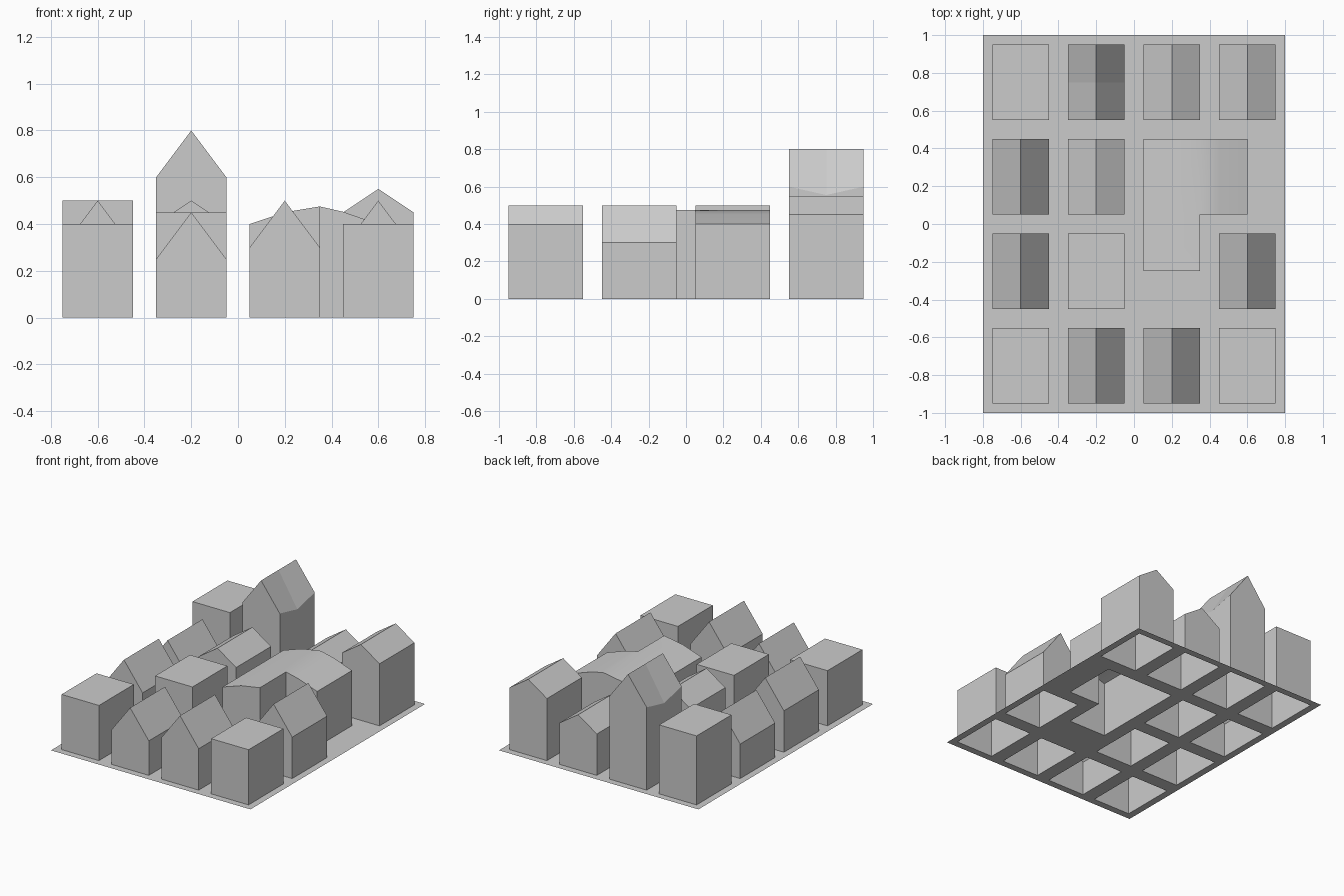
import bpy, bmesh, math

if "Cube" in bpy.data.objects:
    bpy.data.objects.remove(bpy.data.objects["Cube"])

COLS = [-0.75, -0.35, 0.05, 0.45]    # left edge of each plot, 0.3 wide
ROWS = [-0.95, -0.45, 0.05, 0.55]    # front edge of each plot, 0.4 deep
W, D = 0.3, 0.4


def finish(bm, name, smooth=False):
    bmesh.ops.remove_doubles(bm, verts=bm.verts, dist=1e-5)
    bmesh.ops.recalc_face_normals(bm, faces=bm.faces)
    me = bpy.data.meshes.new(name)
    bm.to_mesh(me)
    bm.free()
    ob = bpy.data.objects.new(name, me)
    bpy.context.collection.objects.link(ob)
    if smooth:
        bpy.ops.object.select_all(action='DESELECT')
        ob.select_set(True)
        bpy.context.view_layer.objects.active = ob
        bpy.ops.object.shade_smooth_by_angle(angle=math.radians(30))
    return ob


def face(bm, pts):
    bm.faces.new([bm.verts.new(p) for p in pts])


def roof(bm, prof, y0, y1):
    # roof strips along y over an (x, z) profile
    for (xa, za), (xb, zb) in zip(prof, prof[1:]):
        face(bm, [(xa, y0, za), (xb, y0, zb), (xb, y1, zb), (xa, y1, za)])


def gable(bm, prof, y):
    pts = [(prof[0][0], 0)] + prof + [(prof[-1][0], 0)]
    face(bm, [(x, y, z) for x, z in pts])


def wall(bm, x, y0, y1, z):
    face(bm, [(x, y0, 0), (x, y1, 0), (x, y1, z), (x, y0, z)])


def building(name, col, row, eave, ridge=None):
    # open-bottomed house: flat top, or gable with its ridge along y
    x, y = COLS[col], ROWS[row]
    prof = [(x, eave), (x + W, eave)]
    if ridge:
        prof.insert(1, (x + W / 2, ridge))
    bm = bmesh.new()
    roof(bm, prof, y, y + D)
    gable(bm, prof, y)
    gable(bm, prof, y + D)
    wall(bm, x, y, y + D, eave)
    wall(bm, x + W, y, y + D, eave)
    return finish(bm, name)


# flat blocks and gabled houses: (column, row, eave, ridge)
for c, r, h in [(0, 0, 0.4), (3, 0, 0.4), (1, 1, 0.45), (0, 3, 0.5)]:
    building(f"flat_block_{c}_{r}", c, r, h)
for c, r, e, t in [(1, 0, 0.25, 0.45), (2, 0, 0.3, 0.5), (0, 1, 0.3, 0.5),
                   (3, 1, 0.3, 0.5), (0, 2, 0.25, 0.45), (1, 2, 0.4, 0.5),
                   (2, 3, 0.3, 0.4), (3, 3, 0.45, 0.55)]:
    building(f"gable_house_{c}_{r}", c, r, e, t)

# tall house whose eaves dip halfway along
bm = bmesh.new()
x0, x1, xm = -0.35, -0.05, -0.2
y0, ym, y1 = 0.55, 0.75, 0.95
for x in (x0, x1):
    for y in (y0, y1):
        face(bm, [(x, y, 0.6), (x, ym, 0.555), (xm, ym, 0.8), (xm, y, 0.8)])
        face(bm, [(x, y, 0), (x, ym, 0), (x, ym, 0.555), (x, y, 0.6)])
for y in (y0, y1):
    gable(bm, [(x0, 0.6), (xm, 0.8), (x1, 0.6)], y)
finish(bm, "tall_house")

# L-shaped hall with a gently arched roof
left = [(0.05, 0.4), (0.2, 0.45), (0.35, 0.475)]
right = [(0.35, 0.475), (0.45, 0.452), (0.6, 0.4)]
bm = bmesh.new()
roof(bm, left, -0.25, 0.05)
roof(bm, left, 0.05, 0.45)
roof(bm, right, 0.05, 0.45)
gable(bm, left, -0.25)
gable(bm, right, 0.05)
gable(bm, left + right[1:], 0.45)
wall(bm, 0.05, -0.25, 0.05, 0.4)
wall(bm, 0.05, 0.05, 0.45, 0.4)
wall(bm, 0.35, -0.25, 0.05, 0.475)
wall(bm, 0.6, 0.05, 0.45, 0.4)
finish(bm, "corner_hall", smooth=True)

# ground sheet with openings under every building
plots = [(COLS[c], COLS[c] + W, ROWS[r], ROWS[r] + D)
         for c in range(4) for r in range(4)
         if (c, r) not in [(2, 1), (2, 2), (3, 2)]]
plots += [(0.05, 0.35, -0.25, 0.45), (0.35, 0.6, 0.05, 0.45)]
xs = sorted([-0.8, 0.8, 0.6] + COLS + [c + W for c in COLS])
ys = sorted([-1, 1, -0.25] + ROWS + [r + D for r in ROWS])
bm = bmesh.new()
for xa, xb in zip(xs, xs[1:]):
    for ya, yb in zip(ys, ys[1:]):
        cx, cy = (xa + xb) / 2, (ya + yb) / 2
        if not any(a < cx < b and c < cy < d for a, b, c, d in plots):
            face(bm, [(xa, ya, 0), (xb, ya, 0), (xb, yb, 0), (xa, yb, 0)])
finish(bm, "ground")
